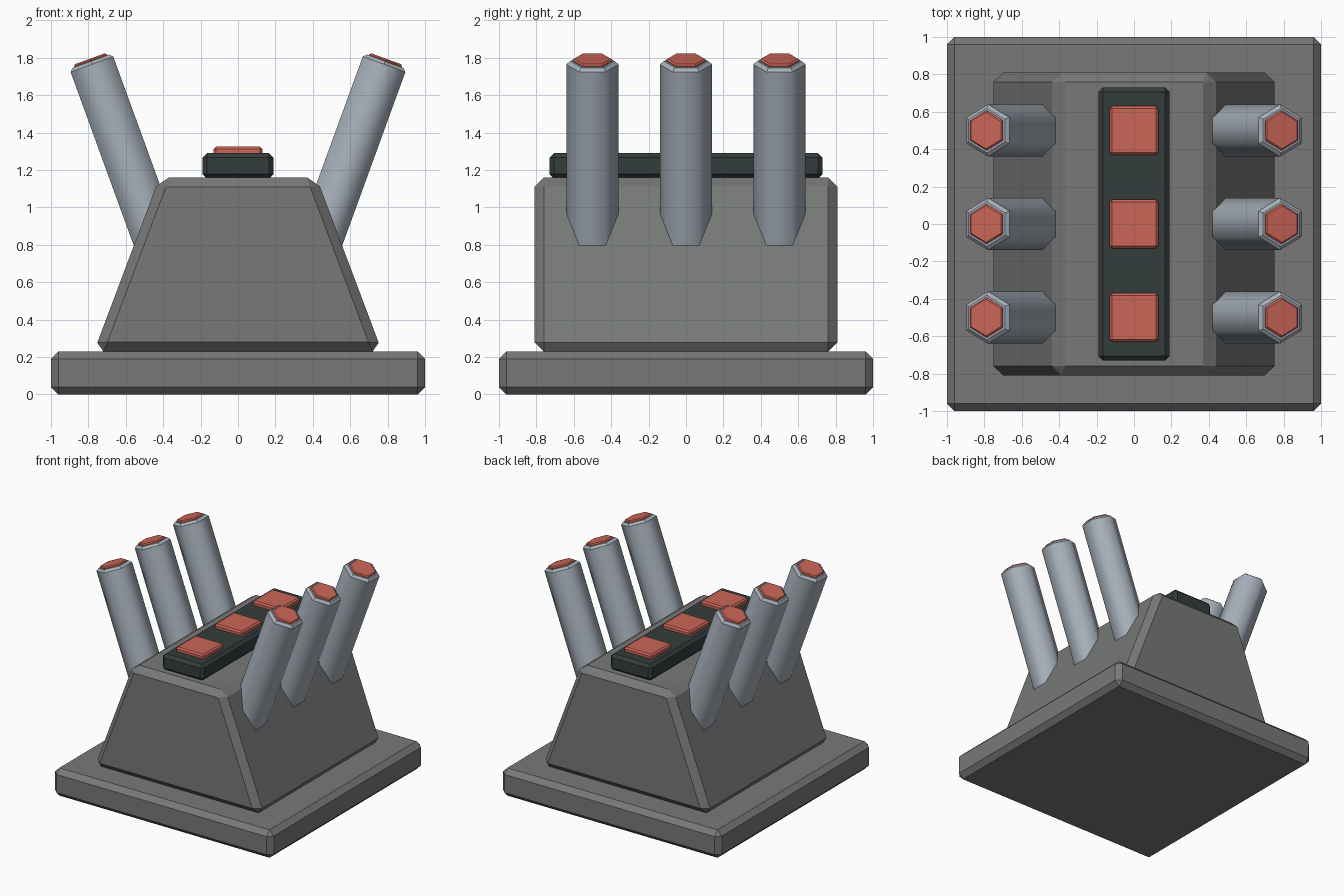
import bpy, bmesh, math
from mathutils import Matrix

if "Cube" in bpy.data.objects:
    bpy.data.objects.remove(bpy.data.objects["Cube"])


def material(name, rgb):
    m = bpy.data.materials.new(name)
    m.diffuse_color = (*rgb, 1)
    m.use_nodes = True
    m.node_tree.nodes["Principled BSDF"].inputs["Base Color"].default_value = m.diffuse_color
    return m


GREY = material("stone grey", (0.185, 0.19, 0.185))
DARK = material("dark slate", (0.034, 0.045, 0.045))
METAL = material("pale steel", (0.39, 0.44, 0.50))
RED = material("coral red", (0.60, 0.13, 0.095))


def finish(name, bm, mat, edges, bevel, matrix=None):
    """Chamfer the given edges and make an object."""
    bmesh.ops.bevel(bm, geom=edges, offset=bevel, segments=1, affect='EDGES')
    bmesh.ops.recalc_face_normals(bm, faces=bm.faces[:])
    me = bpy.data.meshes.new(name)
    bm.to_mesh(me)
    bm.free()
    me.materials.append(mat)
    ob = bpy.data.objects.new(name, me)
    if matrix:
        ob.matrix_world = matrix
    bpy.context.collection.objects.link(ob)
    return ob


def block(name, mat, hx, hy, z0, z1, bevel, top_hx=None, y=0):
    """Chamfered box whose top may be narrower in x."""
    bm = bmesh.new()
    bmesh.ops.create_cube(bm, size=2)
    for v in bm.verts:
        top = v.co.z > 0
        v.co.x *= top_hx if top and top_hx else hx
        v.co.y = v.co.y * hy + y
        v.co.z = z1 if top else z0
    return finish(name, bm, mat, bm.edges[:], bevel)


def hexagon(name, mat, radius, z0, z1, bevel, matrix, smooth=False):
    """Six-sided prism, corners along y, with a chamfered top rim."""
    bm = bmesh.new()
    bmesh.ops.create_cone(bm, cap_ends=True, segments=6, radius1=radius,
                          radius2=radius, depth=z1 - z0,
                          matrix=Matrix.Translation((0, 0, (z0 + z1) / 2)))
    # Turn so that two corners point along y
    if max(v.co.x for v in bm.verts) > radius * 0.95:
        bmesh.ops.rotate(bm, verts=bm.verts[:], matrix=Matrix.Rotation(math.pi / 6, 3, 'Z'))
    rim = [e for e in bm.edges if all(v.co.z > z1 - 1e-4 for v in e.verts)]
    ob = finish(name, bm, mat, rim, bevel, matrix)
    if smooth:
        for p in ob.data.polygons:
            p.use_smooth = abs(p.normal.z) < 0.1


# Base slab, tapered housing and raised control panel
block("base", GREY, 1, 1, 0, 0.23, 0.04)
block("housing", GREY, 0.77, 0.81, 0.23, 1.16, 0.05, top_hx=0.42)
block("panel", DARK, 0.19, 0.73, 1.155, 1.29, 0.024)

for i, y in enumerate((-0.5, 0, 0.5), 1):
    # Square button on the panel
    block(f"button_{i}", RED, 0.13, 0.13, 1.27, 1.325, 0.012, y=y)
    # Leaning tubes with red tips on both sides
    for side, s in (("left", -1), ("right", 1)):
        place = Matrix.Translation((s * 0.787, y, 1.782)) @ Matrix.Rotation(s * math.radians(20), 4, 'Y')
        hexagon(f"tube_{side}_{i}", METAL, 0.14, -1.2, 0, 0.018, place, smooth=True)
        hexagon(f"tip_{side}_{i}", RED, 0.107, -0.02, 0.014, 0.008, place)
